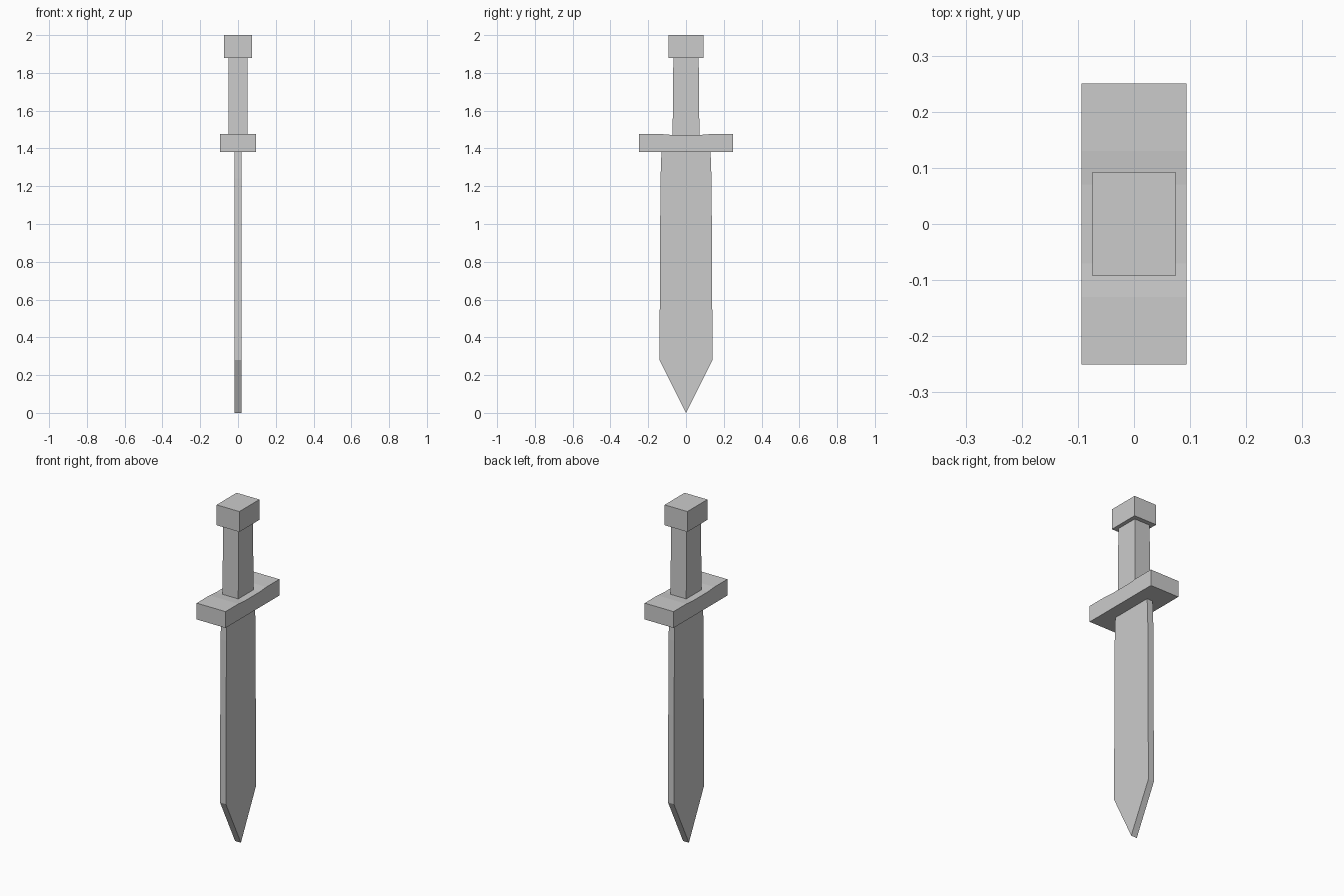
import bpy, bmesh

if "Cube" in bpy.data.objects:
    bpy.data.objects.remove(bpy.data.objects["Cube"])


def prism(name, half_profile, half_x):
    """Mirror a (y, z) half outline across y = 0 and extrude it along x."""
    mirrored = [(-y, z) for y, z in reversed(half_profile) if y > 0]
    outline = half_profile + mirrored
    bm = bmesh.new()
    face = bm.faces.new([bm.verts.new((-half_x, y, z)) for y, z in outline])
    ext = bmesh.ops.extrude_face_region(bm, geom=[face])
    moved = [g for g in ext["geom"] if isinstance(g, bmesh.types.BMVert)]
    bmesh.ops.translate(bm, verts=moved, vec=(2 * half_x, 0, 0))
    bmesh.ops.recalc_face_normals(bm, faces=bm.faces)
    mesh = bpy.data.meshes.new(name)
    bm.to_mesh(mesh)
    bm.free()
    obj = bpy.data.objects.new(name, mesh)
    bpy.context.collection.objects.link(obj)
    return obj


# Flat blade with a pointed tip
prism("blade", [(0, 0), (0.14, 0.28), (0.138, 0.8), (0.135, 1.24), (0.13, 1.38)], 0.019)

# Crossguard, its top dipping very slightly toward the grip
prism("crossguard", [(0.25, 1.38), (0.25, 1.476), (0.13, 1.476), (0.07, 1.471)], 0.094)

# Grip, slightly narrower at the pommel
prism("grip", [(0.071, 1.471), (0.067, 1.88)], 0.051)

# Pommel block
prism("pommel", [(0.093, 1.88), (0.093, 2.0)], 0.074)
